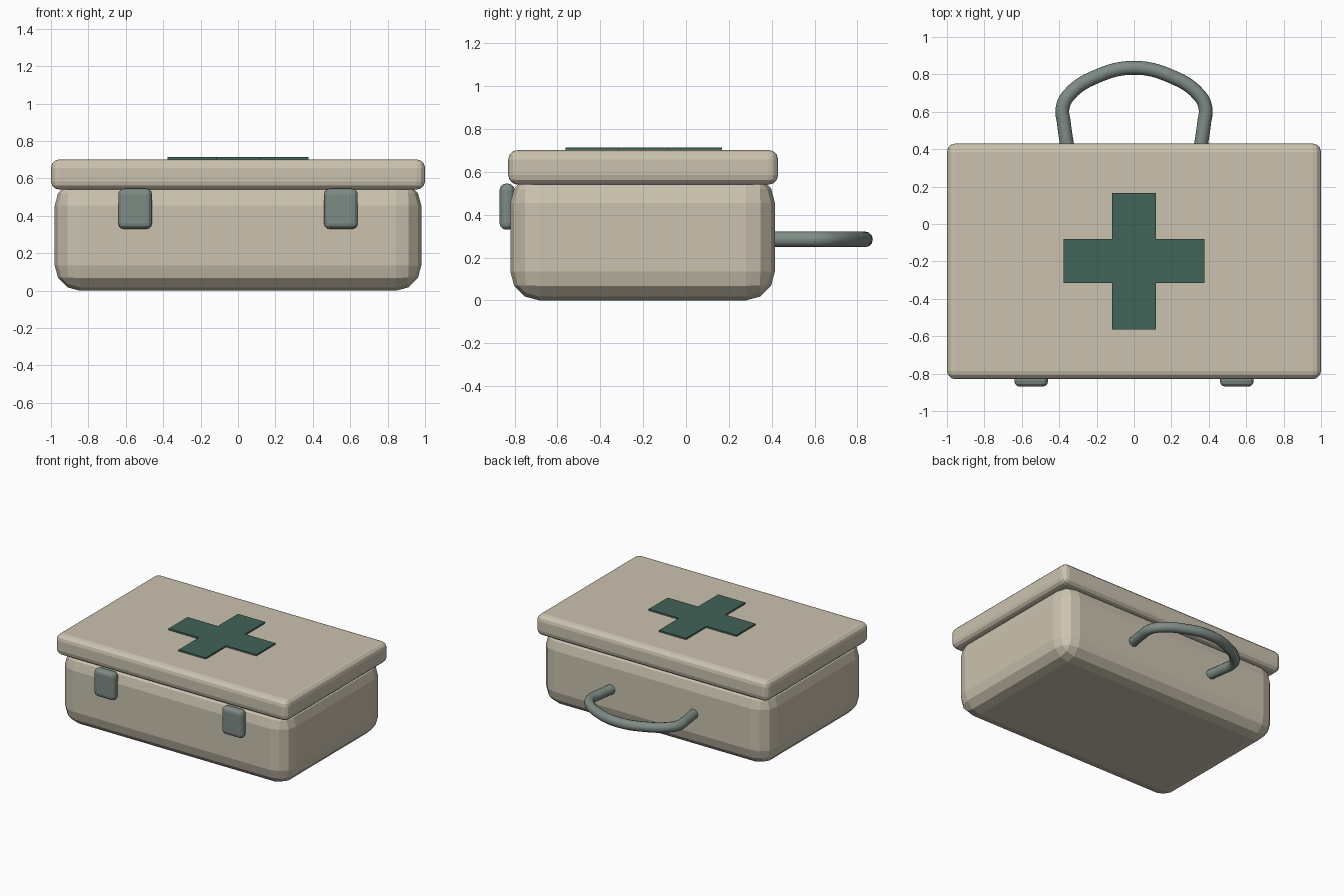
import bpy
import bmesh
from mathutils import Vector

if "Cube" in bpy.data.objects:
    bpy.data.objects.remove(bpy.data.objects["Cube"], do_unlink=True)


def material(name, rgb):
    mat = bpy.data.materials.new(name)
    mat.use_nodes = True
    mat.diffuse_color = (*rgb, 1)
    mat.node_tree.nodes["Principled BSDF"].inputs["Base Color"].default_value = (*rgb, 1)
    return mat


cream = material("warm cream", (0.60, 0.545, 0.435))
steel = material("grey green metal", (0.21, 0.26, 0.235))
green = material("dark green", (0.055, 0.125, 0.095))


def link(name, data, mat):
    obj = bpy.data.objects.new(name, data)
    bpy.context.collection.objects.link(obj)
    data.materials.append(mat)
    return obj


def rounded_box(name, low, high, radius, mat):
    """Box between two corners with three-step rounded edges."""
    low, high = Vector(low), Vector(high)
    size, mid = high - low, (low + high) / 2
    bm = bmesh.new()
    bmesh.ops.create_cube(bm, size=1)
    for v in bm.verts:
        v.co = Vector(a * b for a, b in zip(v.co, size)) + mid
    bmesh.ops.bevel(bm, geom=bm.edges[:], offset=radius, segments=3,
                    profile=0.5, affect='EDGES')
    mesh = bpy.data.meshes.new(name)
    bm.to_mesh(mesh)
    bm.free()
    return link(name, mesh, mat)


# Case body and overhanging lid
rounded_box("case_body", (-0.98, -0.82, 0), (0.98, 0.415, 0.59), 0.135, cream)
rounded_box("case_lid", (-1, -0.83, 0.54), (1, 0.43, 0.702), 0.045, cream)

# Two front latches
for side, x in (("right", -0.55), ("left", 0.55)):
    rounded_box(side + "_latch", (x - 0.09, -0.87, 0.33),
                (x + 0.09, -0.80, 0.545), 0.03, steel)

# Raised cross on the lid: one outline, extruded
arm, reach_x, reach_y, mid_y = 0.117, 0.378, 0.365, -0.198
corner = [(reach_x, arm), (arm, arm), (arm, reach_y)]
outline = []
for sx, sy in ((1, 1), (-1, 1), (-1, -1), (1, -1)):
    quarter = corner if sx * sy > 0 else corner[::-1]
    outline += [(sx * x, mid_y + sy * y) for x, y in quarter]
bm = bmesh.new()
face = bm.faces.new([bm.verts.new((x, y, 0.70)) for x, y in outline])
top = bmesh.ops.extrude_face_region(bm, geom=[face])["geom"]
bmesh.ops.translate(bm, vec=(0, 0, 0.014),
                    verts=[g for g in top if isinstance(g, bmesh.types.BMVert)])
bmesh.ops.recalc_face_normals(bm, faces=bm.faces[:])
cross_mesh = bpy.data.meshes.new("lid_cross")
bm.to_mesh(cross_mesh)
bm.free()
link("lid_cross", cross_mesh, green)

# Carry handle: mirrored path swept with a round section
half = [(0.35, 0.37), (0.375, 0.54), (0.382, 0.62), (0.348, 0.69), (0.19, 0.793)]
path = half + [(0, 0.835)] + [(-x, y) for x, y in reversed(half)]
curve = bpy.data.curves.new("carry_handle", 'CURVE')
curve.dimensions = '3D'
curve.bevel_depth = 0.037
curve.bevel_resolution = 4
curve.resolution_u = 6
curve.use_fill_caps = True
spline = curve.splines.new('BEZIER')
spline.bezier_points.add(len(path) - 1)
for point, (x, y) in zip(spline.bezier_points, path):
    point.co = (x, y, 0.285)
    point.handle_left_type = point.handle_right_type = 'AUTO'
link("carry_handle", curve, steel)
